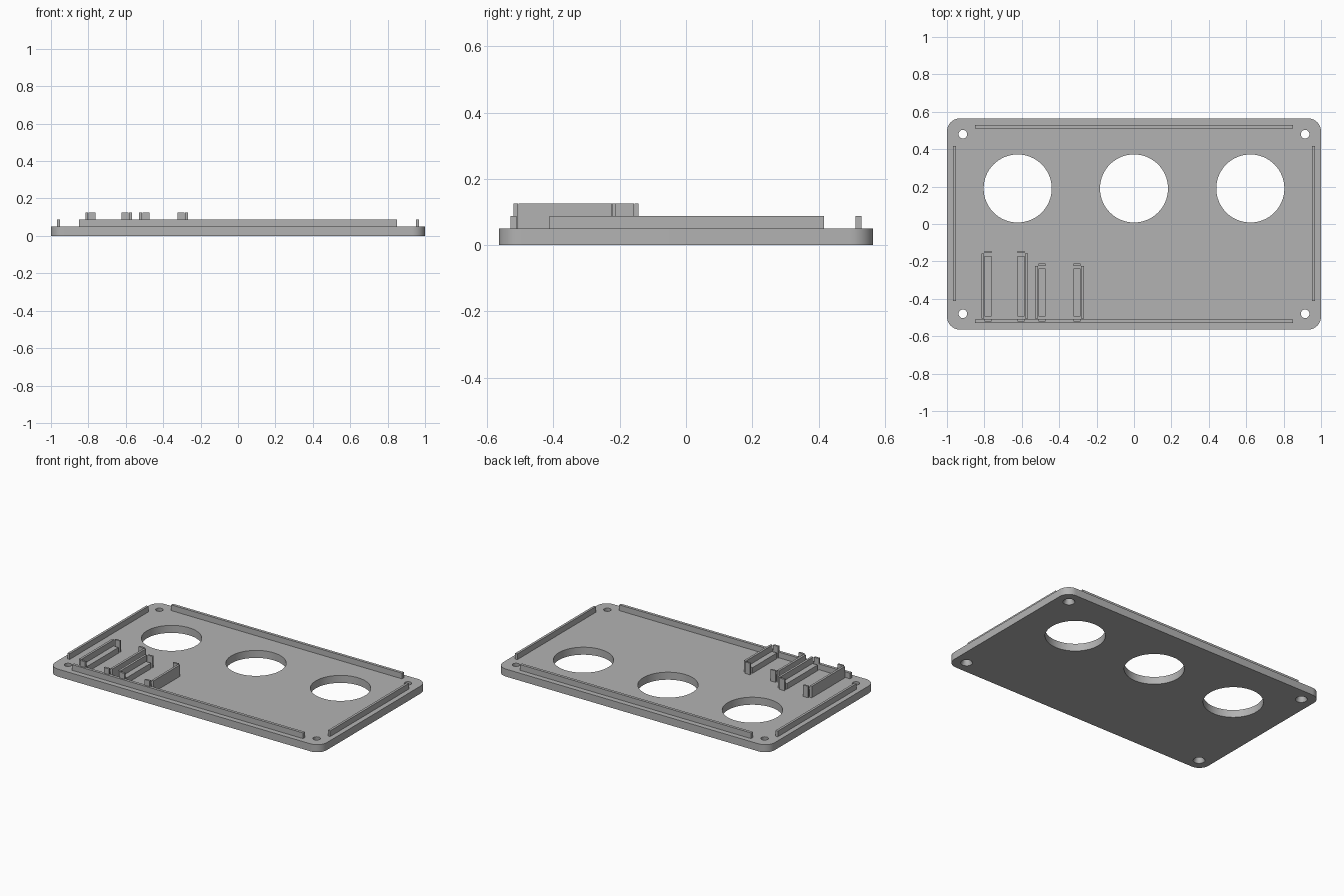
import bpy, bmesh
from math import cos, sin, pi

cube = bpy.data.objects.get("Cube")
if cube:
    bpy.data.objects.remove(cube, do_unlink=True)

grey = bpy.data.materials.new("plain_grey")
grey.use_nodes = True
COLOUR = (0.45, 0.45, 0.45, 1)
grey.diffuse_color = COLOUR
grey.node_tree.nodes["Principled BSDF"].inputs["Base Color"].default_value = COLOUR

LENGTH, DEPTH, THICK = 1.0, 0.565, 0.05   # half sizes and plate thickness
RIB_TOP, LEDGE_TOP, RAIL_TOP = 0.088, 0.088, 0.126


def add_object(name, bm):
    mesh = bpy.data.meshes.new(name)
    bmesh.ops.recalc_face_normals(bm, faces=bm.faces[:])
    bm.to_mesh(mesh)
    bm.free()
    mesh.materials.append(grey)
    obj = bpy.data.objects.new(name, mesh)
    bpy.context.collection.objects.link(obj)
    return obj


def box(name, x0, x1, y0, y1, top):
    """Upright block standing on the plate."""
    bm = bmesh.new()
    bmesh.ops.create_cube(bm, size=1)
    for v in bm.verts:
        v.co.x = x1 if v.co.x > 0 else x0
        v.co.y = y1 if v.co.y > 0 else y0
        v.co.z = top if v.co.z > 0 else THICK
    return add_object(name, bm)


def cutter(name, x, y, rings, sides):
    """Lathe-like cutter from (radius, height) rings."""
    bm = bmesh.new()
    loops = [[bm.verts.new((x + r * cos(2 * pi * i / sides),
                            y + r * sin(2 * pi * i / sides), z))
              for i in range(sides)] for r, z in rings]
    for low, high in zip(loops, loops[1:]):
        for i in range(sides):
            j = (i + 1) % sides
            bm.faces.new((low[i], low[j], high[j], high[i]))
    bm.faces.new(loops[0])
    bm.faces.new(loops[-1])
    obj = add_object(name, bm)
    obj.hide_render = True
    return obj


# Base plate with rounded corners
radius, steps = 0.07, 12
bm = bmesh.new()
outline = []
for quarter, (sx, sy) in enumerate(((1, 1), (-1, 1), (-1, -1), (1, -1))):
    for i in range(steps + 1):
        a = (quarter + i / steps) * pi / 2
        outline.append(bm.verts.new((sx * (LENGTH - radius) + radius * cos(a),
                                     sy * (DEPTH - radius) + radius * sin(a), 0)))
base = bm.faces.new(outline)
top = bmesh.ops.extrude_face_region(bm, geom=[base])
bmesh.ops.translate(bm, vec=(0, 0, THICK),
                    verts=[g for g in top["geom"] if isinstance(g, bmesh.types.BMVert)])
plate = add_object("base_plate", bm)

# Three round openings and four countersunk screw holes
cutters = [cutter("opening_cutter", x, 0.19, ((0.182, -0.1), (0.182, 0.1)), 64)
           for x in (-0.622, 0, 0.622)]
screw = ((0.038, -0.01), (0.036, 0), (0.023, 0.025), (0.023, 0.1))
cutters += [cutter("screw_cutter", x, y, screw, 32)
            for x in (-0.915, 0.915) for y in (-0.48, 0.48)]
for c in cutters:
    mod = plate.modifiers.new("hole", "BOOLEAN")
    mod.operation, mod.solver, mod.object = "DIFFERENCE", "EXACT", c
bpy.context.view_layer.objects.active = plate
plate.select_set(True)
for mod in list(plate.modifiers):
    bpy.ops.object.modifier_apply(modifier=mod.name)
for c in cutters:
    bpy.data.objects.remove(c, do_unlink=True)
bpy.ops.object.shade_smooth_by_angle(angle=0.5)

# Locating ribs along the four edges
for name, s in (("back", 1), ("front", -1)):
    y0, y1 = sorted((s * 0.511, s * 0.53))
    box(name + "_rib", -0.85, 0.85, y0, y1, RIB_TOP)
for name, s in (("left", 1), ("right", -1)):
    x0, x1 = sorted((s * 0.951, s * 0.967))
    box(name + "_rib", x0, x1, -0.412, 0.416, RIB_TOP)


def board_holder(name, centre, inner, back):
    """Mirrored pair of rails: support ledge, outer wall and end tabs."""
    for side, s in (("left", 1), ("right", -1)):
        def part(label, a, b, y0, y1, height):
            x0, x1 = sorted((centre + s * a, centre + s * b))
            box(f"{name}_{side}_{label}", x0, x1, y0, y1, height)
        outer = inner + 0.037
        part("ledge", inner, outer, -0.495, back - 0.026, LEDGE_TOP)
        part("wall", outer + 0.003, outer + 0.018, -0.506, back - 0.013, RAIL_TOP)
        part("back_tab", inner, outer, back - 0.012, back, RAIL_TOP)
        part("front_tab", inner, outer, -0.52, -0.507, RAIL_TOP)


# Two board holders of different lengths
board_holder("long_holder", -0.692, 0.069, -0.144)
board_holder("short_holder", -0.398, 0.075, -0.212)
